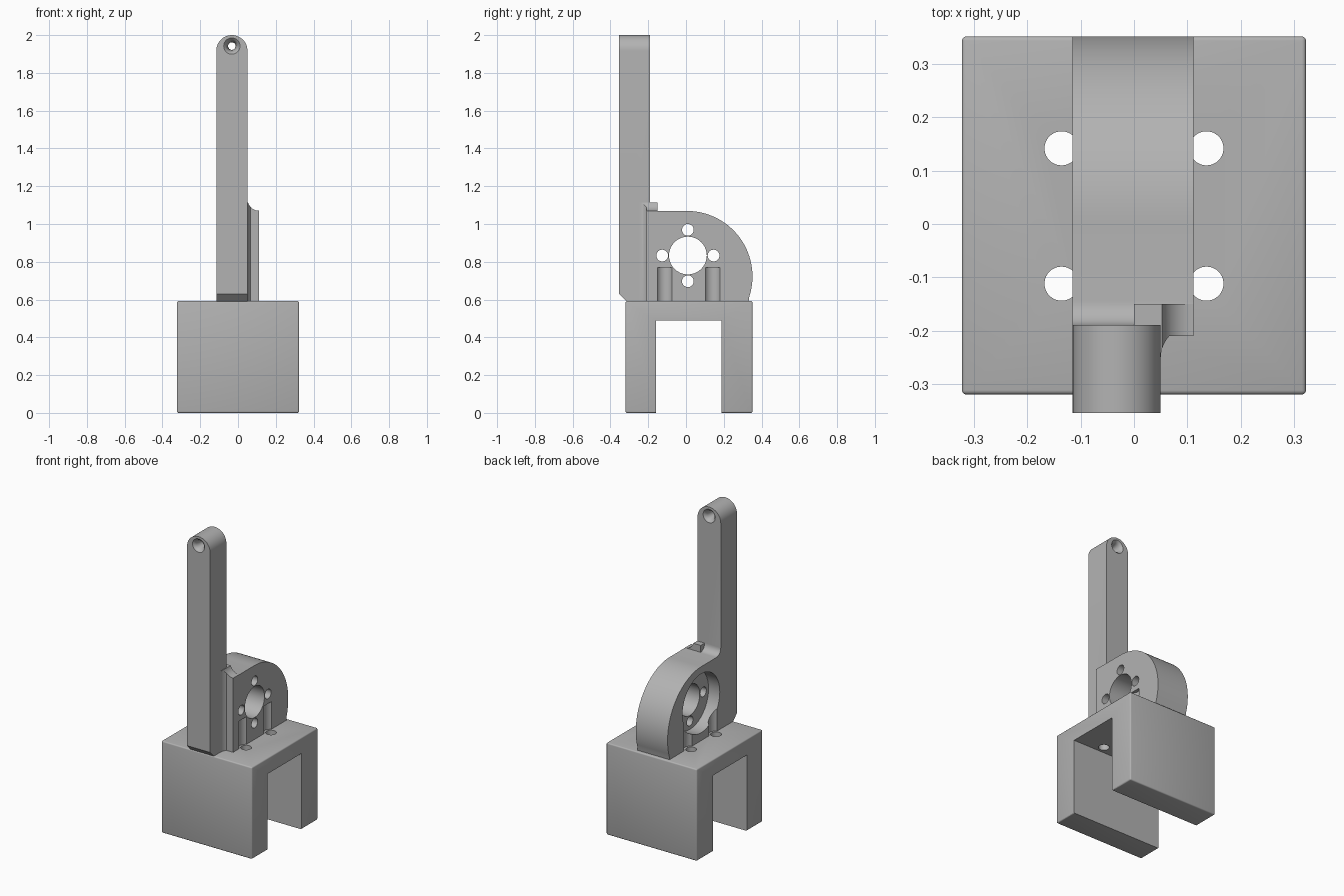
import bpy
import bmesh
from math import sin, cos, pi
from mathutils import Vector

if "Cube" in bpy.data.objects:
    bpy.data.objects.remove(bpy.data.objects["Cube"])

grey = bpy.data.materials.new("plain grey")
grey.use_nodes = True
grey.diffuse_color = (0.45, 0.45, 0.45, 1)
grey.node_tree.nodes["Principled BSDF"].inputs["Base Color"].default_value = (0.45, 0.45, 0.45, 1)


def arc(cx, cy, r, start, end, steps=24):
    """Points on an arc, angles in units of pi."""
    angles = [pi * (start + (end - start) * i / steps) for i in range(steps + 1)]
    return [(cx + r * cos(a), cy + r * sin(a)) for a in angles]


def finish(name, bm):
    bmesh.ops.recalc_face_normals(bm, faces=bm.faces[:])
    mesh = bpy.data.meshes.new(name)
    bm.to_mesh(mesh)
    bm.free()
    mesh.materials.append(grey)
    ob = bpy.data.objects.new(name, mesh)
    bpy.context.collection.objects.link(ob)
    return ob


def prism(name, axis, points, low, high):
    """Extrude a profile along an axis; the profile uses the other two axes in order."""
    def place(p, d):
        co = list(p)
        co.insert("xyz".index(axis), d)
        return Vector(co)
    bm = bmesh.new()
    face = bm.faces.new([bm.verts.new(place(p, low)) for p in points])
    moved = bmesh.ops.extrude_face_region(bm, geom=[face])["geom"]
    shift = place((0, 0), high - low)
    bmesh.ops.translate(bm, vec=shift, verts=[g for g in moved if isinstance(g, bmesh.types.BMVert)])
    return finish(name, bm)


def rod(axis, centre, r, low, high):
    return prism("cutter", axis, arc(*centre, r, 0, 2, 40)[:-1], low, high)


def box(name, x, y, z):
    return prism(name, "z", [(x[0], y[0]), (x[1], y[0]), (x[1], y[1]), (x[0], y[1])], *z)


def apply(ob, mod):
    bpy.context.view_layer.objects.active = ob
    bpy.ops.object.modifier_apply(modifier=mod.name)


def combine(ob, other, operation="DIFFERENCE"):
    mod = ob.modifiers.new("combine", "BOOLEAN")
    mod.operation = operation
    mod.solver = "EXACT"
    mod.object = other
    apply(ob, mod)
    bpy.data.objects.remove(other)


def soften(ob, width):
    mod = ob.modifiers.new("soft edges", "BEVEL")
    mod.width = width
    mod.segments = 3
    mod.limit_method = "ANGLE"
    apply(ob, mod)


screws = [(x, y) for x in (-0.136, 0.136) for y in (-0.112, 0.142)]
left, right, column_right = -0.115, 0.112, 0.05
column_back, sunk = -0.19, 0.58
hub = (0.01, 0.833)

# Base block with an open channel and four screw holes
base = box("base_block", (-0.323, 0.323), (-0.32, 0.352), (0, 0.592))
soften(base, 0.008)
combine(base, box("cutter", (-0.5, 0.5), (-0.16, 0.187), (-0.1, 0.49)))
for spot in screws:
    combine(base, rod("z", spot, 0.032, 0.4, 0.7))

# Rounded mount plate, with a fillet running up to the column
profile = [(0.33, sunk)] + arc(0.005, 0.722, 0.347, -0.1, 0.5, 36)
profile += arc(-0.145, 1.114, 0.045, 1.5, 1, 8)
profile += [(-0.21, 1.114), (-0.21, sunk)]
bracket = prism("mount_and_column", "x", profile, left, right)

# Hollow fillet between the mount side and the column side
corner = [(0.0, -0.15), (right, -0.15)] + arc(right, -0.252, 0.062, 0.5, 1, 10) + [(0.0, -0.252)]
combine(bracket, prism("fillet", "z", corner, sunk, 1.114), "UNION")
lip = arc(right, 1.132, 0.062, 1, 1.5, 10) + [(0.2, 1.07), (0.2, 1.3), (column_right, 1.3)]
combine(bracket, prism("cutter", "y", lip, -0.4, -0.1))

# Tall column with a round top
middle = (left + column_right) / 2
radius = (column_right - left) / 2
outline = [(left, sunk), (column_right, sunk)] + arc(middle, 2 - radius, radius, 0, 1)
combine(bracket, prism("column", "y", outline, -0.355, column_back), "UNION")
combine(bracket, prism("cutter", "x", [(-0.4, 0.675), (-0.3, 0.575), (-0.4, 0.5)], -0.3, 0.3))

# Flared hole through the column tip
bm = bmesh.new()
rings = []
for i in range(17):
    t = i / 8 - 1
    r = 0.02 + 0.025 * (1 - (1 - t * t) ** 0.5)
    y = (-0.355 + column_back) / 2 + t * 0.084
    rings.append([bm.verts.new((px, y, pz)) for px, pz in arc(middle, 1.942, r, 0, 2, 32)[:-1]])
for a, b in zip(rings, rings[1:]):
    for k in range(32):
        bm.faces.new((a[k - 1], a[k], b[k], b[k - 1]))
bm.faces.new(rings[0])
bm.faces.new(rings[-1])
combine(bracket, finish("cutter", bm))

# Round pocket, shaft hole and bolt circle
combine(bracket, rod("x", hub, 0.19, -0.3, left + 0.08))
combine(bracket, rod("x", hub, 0.1, -0.3, 0.3))
for i in range(4):
    spot = (hub[0] + 0.136 * cos(i * pi / 2), hub[1] + 0.136 * sin(i * pi / 2))
    combine(bracket, rod("x", spot, 0.031, -0.3, 0.3))

# Screw head clearance in the mount sides
for spot in screws:
    combine(bracket, rod("z", spot, 0.046, 0.5, 0.77))

for ob in (base, bracket):
    bpy.ops.object.select_all(action="DESELECT")
    ob.select_set(True)
    bpy.context.view_layer.objects.active = ob
    bpy.ops.object.shade_smooth_by_angle(angle=pi / 6)
